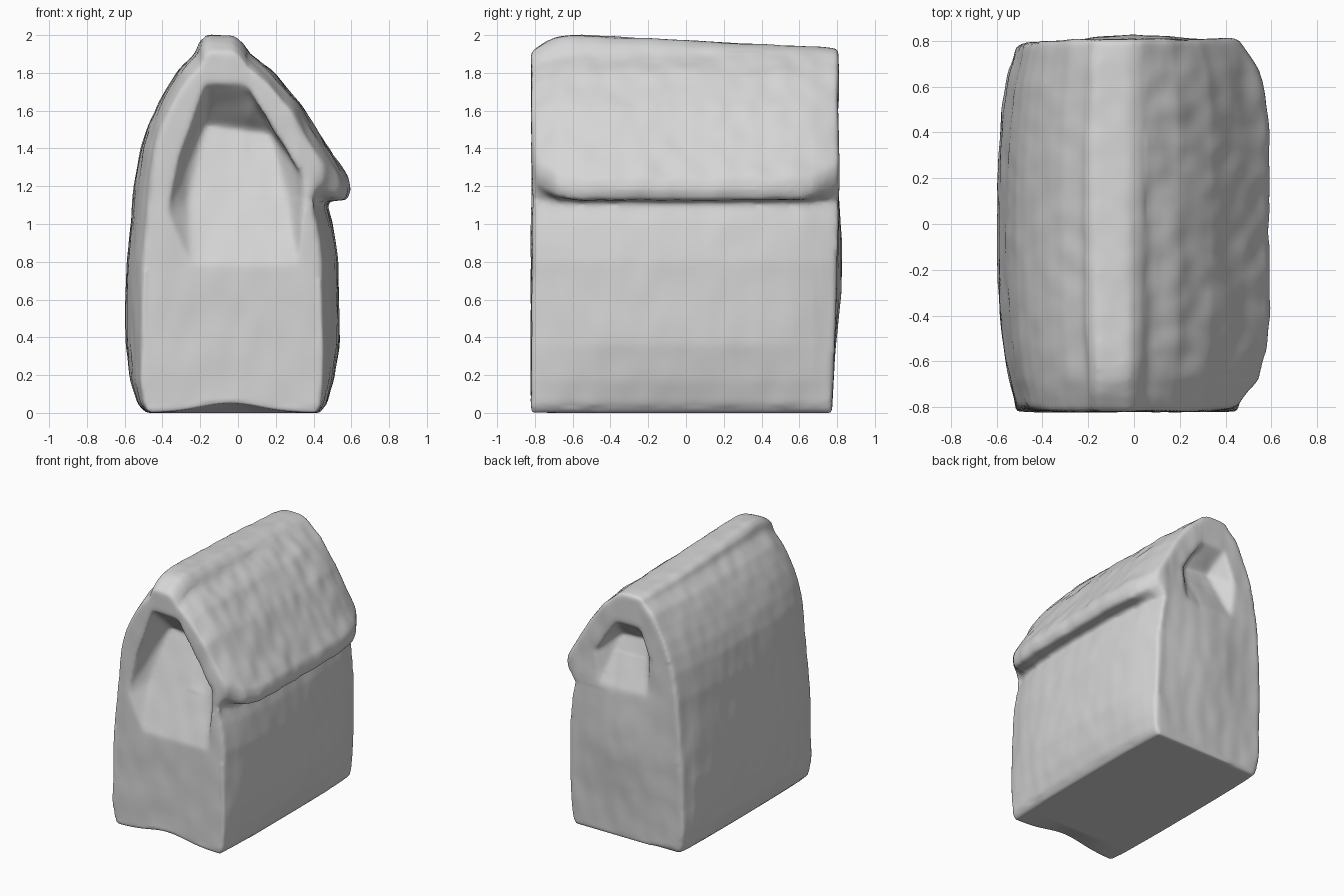
import bpy, bmesh, math
from mathutils import Vector, noise

old = bpy.data.objects.get("Cube")
if old:
    bpy.data.objects.remove(old, do_unlink=True)

GREY = (0.67, 0.67, 0.67, 1)
paper = bpy.data.materials.new("light grey paper")
paper.use_nodes = True
paper.diffuse_color = GREY
paper.node_tree.nodes["Principled BSDF"].inputs["Base Color"].default_value = GREY


def make_object(name, bm):
    bmesh.ops.recalc_face_normals(bm, faces=bm.faces)
    mesh = bpy.data.meshes.new(name)
    bm.to_mesh(mesh)
    bm.free()
    obj = bpy.data.objects.new(name, mesh)
    bpy.context.collection.objects.link(obj)
    return obj


def loft(name, profile, stations, shape):
    """Sweep a closed x-z profile along y; shape() adjusts every point."""
    bm = bmesh.new()
    rings = [[bm.verts.new(shape(x, y, z)) for x, z in profile] for y in stations]
    n = len(profile)
    for a, b in zip(rings, rings[1:]):
        for i in range(n):
            j = (i + 1) % n
            bm.faces.new((a[i], a[j], b[j], b[i]))
    bm.faces.new(rings[0])
    bm.faces.new(rings[-1])
    bmesh.ops.triangulate(bm, faces=bm.faces)
    return make_object(name, bm)


def hull(name, points):
    bm = bmesh.new()
    for p in points:
        bm.verts.new(p)
    bmesh.ops.convex_hull(bm, input=bm.verts)
    return make_object(name, bm)


def bag_shape(x, y, z):
    end = abs(y / 0.81)
    on_flap = x > 0.3 and z > 1.13 or x > 0.54
    taper = 0.03 + 0.12 * min(1, z / 0.3)
    px, pz = (x + 0.04) * (1 - taper * end ** (5 if on_flap else 3)) - 0.04, z
    # Flap corners are rounded up and in towards the ends
    if x > 0.54 and z > 1.1:
        corner = max(0, (abs(y) - 0.5) / 0.31) ** 2.5
        px -= 0.04 * corner
        pz += 0.08 * corner
    # The ridge sags into a broad dome at the back and rounds off at the front
    if y > -0.6:
        pz -= max(0, z - 1.88) / 0.12 * 0.07 * (y + 0.6) / 1.4
    else:
        pz -= max(0, z - 1.5) / 0.5 * 0.09 * ((y + 0.6) / 0.22) ** 2
    # End panels lean in at the foot of the back and the middle of the front
    py = y
    if y > 0.7:
        py -= 0.035 * (1 - min(z, 1.2) / 1.2) + 0.04 * max(0, -x - 0.25)
    if y < -0.7:
        py += 0.025 * math.exp(-((z - 1.2) / 0.25) ** 2)
    return px, py, pz


# Bag outline: left wall, rolled ridge, sloping flap with its lip, right wall
profile = [
    (-0.49, 0), (-0.53, 0.05), (-0.57, 0.17), (-0.592, 0.35), (-0.597, 0.55),
    (-0.587, 0.8), (-0.565, 1.02), (-0.55, 1.2), (-0.515, 1.4), (-0.475, 1.52),
    (-0.425, 1.63), (-0.37, 1.73), (-0.31, 1.82), (-0.225, 1.91),
    (-0.21, 1.97), (-0.17, 2.005), (-0.02, 2.0), (0.03, 1.96), (0.07, 1.9),
    (0.2, 1.79), (0.34, 1.62), (0.46, 1.43), (0.585, 1.24),
    (0.595, 1.18), (0.575, 1.125), (0.465, 1.125), (0.5, 1.0), (0.53, 0.8),
    (0.538, 0.36), (0.505, 0.17), (0.47, 0.05), (0.435, 0)]
stations = [-0.82 + 1.63 * i / 24 for i in range(25)]
bag = loft("paper_bag", profile, stations, bag_shape)

# Folded-in pockets under the gable at both ends
pockets = [
    hull("front_pocket", [
        (-0.4, -0.86, 1.0), (-0.34, -0.86, 1.3), (-0.17, -0.86, 1.78), (0.02, -0.86, 1.78),
        (0.38, -0.86, 1.2), (0.36, -0.86, 1.0), (-0.25, -0.82, 0.78), (0.32, -0.82, 0.78),
        (-0.18, -0.57, 1.53), (0.18, -0.57, 1.48), (-0.26, -0.7, 1.15), (0.28, -0.71, 1.15)]),
    hull("back_pocket", [
        (-0.3, 0.86, 1.42), (-0.17, 0.86, 1.75), (0.02, 0.86, 1.75), (0.28, 0.86, 1.37),
        (-0.25, 0.82, 1.1), (0.2, 0.82, 1.1), (-0.13, 0.65, 1.55), (0.1, 0.65, 1.53)])]
for pocket in pockets:
    cut = bag.modifiers.new(pocket.name, 'BOOLEAN')
    cut.operation = 'DIFFERENCE'
    cut.solver = 'EXACT'
    cut.object = pocket

# Soft rounded paper skin
remesh = bag.modifiers.new("soft skin", 'REMESH')
remesh.mode = 'VOXEL'
remesh.voxel_size = 0.016
smooth = bag.modifiers.new("round edges", 'SMOOTH')
smooth.factor = 0.5
smooth.iterations = 10
bpy.context.view_layer.update()
mesh = bpy.data.meshes.new_from_object(
    bag.evaluated_get(bpy.context.evaluated_depsgraph_get()))
bag.modifiers.clear()
bag.data = mesh
for pocket in pockets:
    bpy.data.objects.remove(pocket, do_unlink=True)

# Paper creases, finer on the flap, a soft belly in the back panel
# and a lifted front edge under the bag
normals = [v.normal.copy() for v in mesh.vertices]
for v, normal in zip(mesh.vertices, normals):
    x, y, z = v.co
    on_flap = x > 0.05 and z > 1.13
    crease = noise.noise(Vector((x * 9, y * 9, z * 5))) * (0.01 if on_flap else 0.005)
    if z > 0.03:
        v.co += normal * crease
    if y > 0.7:
        v.co.y += 0.04 * math.exp(-(x / 0.3) ** 2 - ((z - 0.75) / 0.4) ** 2)
    if z < 0.1 and y < -0.65:
        v.co.z += 0.05 * (1 - z / 0.1) * math.exp(-((x + 0.04) / 0.22) ** 2) * min(1, (-0.65 - y) / 0.15)

mesh.materials.clear()
mesh.materials.append(paper)
for p in mesh.polygons:
    p.use_smooth = True
    p.material_index = 0
